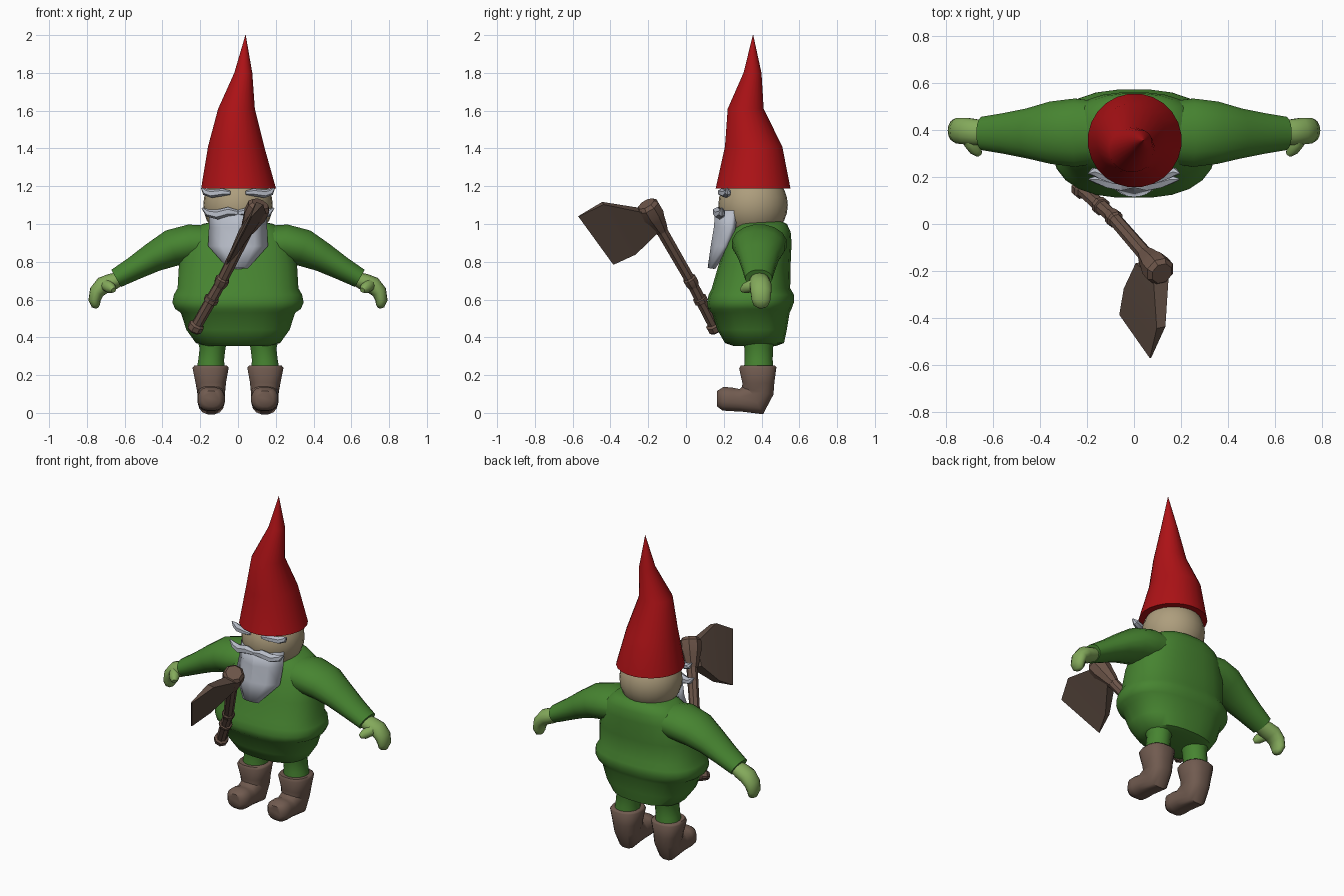
import bpy, bmesh, math
from mathutils import Vector

COLORS = {
    "hat_red": (0.42, 0.006, 0.008),
    "cloth_green": (0.062, 0.23, 0.03),
    "glove_green": (0.23, 0.40, 0.105),
    "skin_tan": (0.42, 0.34, 0.205),
    "hair_grey": (0.48, 0.51, 0.58),
    "boot_brown": (0.165, 0.105, 0.08),
    "handle_brown": (0.15, 0.09, 0.066),
    "blade_brown": (0.11, 0.072, 0.054),
}
MATS = {}
for key, c in COLORS.items():
    MATS[key] = bpy.data.materials.new(key)
    MATS[key].diffuse_color = (*c, 1)


def finish(name, bm, mat, angle=40):
    bmesh.ops.recalc_face_normals(bm, faces=bm.faces)
    me = bpy.data.meshes.new(name)
    bm.to_mesh(me)
    bm.free()
    me.materials.append(MATS[mat])
    me.shade_smooth()
    me.set_sharp_from_angle(angle=math.radians(angle))
    ob = bpy.data.objects.new(name, me)
    bpy.context.collection.objects.link(ob)
    return ob


def loft(name, rings, mat, side=(1, 0, 0), n=16, power=2.0, axis=None, angle=40):
    """Skin rings (x, y, z, r_side, r_other) along a path and cap the ends."""
    bm = bmesh.new()
    pts = [Vector(r[:3]) for r in rings]
    loops = []
    for i, r in enumerate(rings):
        t = Vector(axis) if axis else pts[min(i + 1, len(pts) - 1)] - pts[max(i - 1, 0)]
        t.normalize()
        u = Vector(side)
        u = (u - t * u.dot(t)).normalized()
        v = t.cross(u)
        loop = []
        for k in range(n):
            a = 2 * math.pi * (k + 0.5) / n
            c, s = math.cos(a), math.sin(a)
            c = math.copysign(abs(c) ** (2 / power), c)
            s = math.copysign(abs(s) ** (2 / power), s)
            loop.append(bm.verts.new(pts[i] + u * c * r[3] + v * s * r[4]))
        loops.append(loop)
    for a, b in zip(loops, loops[1:]):
        for k in range(n):
            j = (k + 1) % n
            bm.faces.new((a[k], a[j], b[j], b[k]))
    bm.faces.new(loops[0])
    bm.faces.new(loops[-1])
    return finish(name, bm, mat, angle)


UP = (0, 0, 1)

# Tunic and breeches: z, half width, front y, back y
body = [(0.355, 0.17, 0.25, 0.48), (0.37, 0.225, 0.205, 0.52), (0.44, 0.275, 0.165, 0.535),
        (0.53, 0.305, 0.135, 0.55), (0.55, 0.335, 0.115, 0.56), (0.585, 0.35, 0.11, 0.573),
        (0.625, 0.342, 0.118, 0.573), (0.66, 0.322, 0.135, 0.553), (0.78, 0.315, 0.17, 0.555),
        (0.90, 0.285, 0.21, 0.56), (0.96, 0.245, 0.24, 0.555), (1.0, 0.19, 0.27, 0.535),
        (1.012, 0.13, 0.29, 0.51)]
loft("body", [(0, (f + b) / 2, z, w, (b - f) / 2) for z, w, f, b in body],
     "cloth_green", n=24, power=2.5, axis=UP, angle=50)

# Head
bm = bmesh.new()
bmesh.ops.create_uvsphere(bm, u_segments=24, v_segments=14, radius=0.184)
bmesh.ops.translate(bm, verts=bm.verts, vec=(0, 0.355, 1.1))
finish("head", bm, "skin_tan")

# Crooked pointed hat
loft("hat", [(0.003, 0.355, 1.187, 0.2, 0.2), (-0.01, 0.358, 1.41, 0.15, 0.153),
             (-0.008, 0.316, 1.61, 0.098, 0.096), (0.028, 0.352, 1.80, 0.048, 0.048),
             (0.04, 0.355, 2.0, 0.001, 0.001)], "hat_red", n=24, axis=UP, angle=50)

# Beard: curved sheet with rows (z, half width, front y, sweep back)
bm = bmesh.new()
grid = []
for z, w, y, d in [(1.07, 0.14, 0.172, 0.09), (0.98, 0.143, 0.165, 0.085),
                   (0.88, 0.148, 0.148, 0.065), (0.765, 0.045, 0.132, 0.01)]:
    grid.append([bm.verts.new((w * u, y + d * u * u, z)) for u in (-1, -0.55, 0, 0.55, 1)])
for a, b in zip(grid, grid[1:]):
    for k in range(4):
        bm.faces.new((a[k], a[k + 1], b[k + 1], b[k]))
beard = finish("beard", bm, "hair_grey", 30)
solid = beard.modifiers.new("thickness", 'SOLIDIFY')
solid.thickness, solid.offset = 0.035, 0

for s, tag in ((1, "left"), (-1, "right")):
    # Moustache and eyebrow halves
    loft("moustache_" + tag, [(0, 0.165, 1.058, 0.012, 0.015), (s * 0.05, 0.168, 1.066, 0.03, 0.024),
                              (s * 0.11, 0.178, 1.05, 0.028, 0.026), (s * 0.16, 0.19, 1.058, 0.02, 0.02),
                              (s * 0.19, 0.19, 1.085, 0.004, 0.004)],
         "hair_grey", side=(0, 1, 0), n=6, angle=30)
    loft("eyebrow_" + tag, [(s * 0.04, 0.182, 1.165, 0.01, 0.01), (s * 0.08, 0.188, 1.168, 0.022, 0.02),
                            (s * 0.14, 0.212, 1.16, 0.024, 0.022), (s * 0.175, 0.222, 1.17, 0.018, 0.018),
                            (s * 0.192, 0.215, 1.19, 0.004, 0.004)],
         "hair_grey", side=(0, 1, 0), n=6, angle=30)

    # Sleeve
    loft("arm_" + tag, [(s * 0.12, 0.39, 0.90, 0.13, 0.09), (s * 0.25, 0.388, 0.895, 0.148, 0.105),
                        (s * 0.35, 0.388, 0.873, 0.135, 0.1), (s * 0.45, 0.385, 0.823, 0.108, 0.08),
                        (s * 0.55, 0.385, 0.765, 0.088, 0.064), (s * 0.645, 0.385, 0.712, 0.072, 0.053)],
         "cloth_green", side=(0, 1, 0), n=16, angle=50)

    # Mitten hand with curled fingers, and thumb
    loft("hand_" + tag, [(s * 0.62, 0.388, 0.712, 0.05, 0.036), (s * 0.67, 0.39, 0.692, 0.056, 0.046),
                         (s * 0.715, 0.395, 0.675, 0.058, 0.047), (s * 0.748, 0.397, 0.64, 0.056, 0.04),
                         (s * 0.76, 0.397, 0.595, 0.05, 0.032), (s * 0.752, 0.395, 0.568, 0.038, 0.024),
                         (s * 0.745, 0.393, 0.557, 0.014, 0.01)],
         "glove_green", side=(0, 1, 0), n=14, angle=60)
    loft("thumb_" + tag, [(s * 0.70, 0.38, 0.685, 0.03, 0.03), (s * 0.692, 0.345, 0.672, 0.031, 0.032),
                          (s * 0.672, 0.315, 0.66, 0.029, 0.028), (s * 0.658, 0.295, 0.65, 0.014, 0.014)],
         "glove_green", side=UP, n=10, angle=60)

    # Leg and boot
    loft("leg_" + tag, [(s * 0.135, 0.385, 0.40, 0.085, 0.09), (s * 0.135, 0.385, 0.34, 0.07, 0.075),
                        (s * 0.142, 0.385, 0.28, 0.07, 0.074), (s * 0.145, 0.385, 0.22, 0.078, 0.08)],
         "cloth_green", n=14, axis=UP, angle=50)
    loft("boot_" + tag, [(s * 0.145, 0.38, 0.25, 0.088, 0.092), (s * 0.145, 0.38, 0.238, 0.097, 0.1),
                         (s * 0.144, 0.383, 0.16, 0.082, 0.086), (s * 0.142, 0.38, 0.115, 0.075, 0.086),
                         (s * 0.142, 0.365, 0.077, 0.073, 0.096), (s * 0.142, 0.285, 0.067, 0.07, 0.06),
                         (s * 0.142, 0.235, 0.072, 0.073, 0.064), (s * 0.142, 0.195, 0.075, 0.07, 0.063),
                         (s * 0.142, 0.165, 0.075, 0.045, 0.042)],
         "boot_brown", n=16, power=2.5, angle=55)

# Axe handle: bent shaft with pommel and collars
low, mid, top = Vector((-0.235, 0.16, 0.435)), Vector((-0.09, 0.03, 0.69)), Vector((0.105, -0.195, 1.08))


def shaft(name, a, b, stops):
    loft(name, [(*a.lerp(b, t), r, r) for t, r in stops], "handle_brown",
         n=8, axis=b - a, angle=20)


shaft("axe_grip", low, mid, [(0, 0.034), (0.03, 0.042), (0.12, 0.042), (0.15, 0.03), (0.6, 0.031),
                             (0.61, 0.039), (0.68, 0.039), (0.69, 0.031), (1.03, 0.029)])
shaft("axe_shaft", mid, top, [(-0.05, 0.03), (0.0, 0.038), (0.05, 0.038), (0.07, 0.03), (1, 0.034)])
shaft("axe_socket", mid, top, [(0.70, 0.034), (0.76, 0.044), (0.86, 0.055), (0.92, 0.064),
                               (1.03, 0.064), (1.07, 0.048)])

# Axe blade: wedge outline, each point with its half thickness
outline = [((0.115, -0.22, 1.07), 0.036), ((0.115, -0.44, 1.11), 0.02), ((0.07, -0.57, 1.04), 0.003),
           ((-0.06, -0.385, 0.785), 0.003), ((-0.025, -0.27, 0.845), 0.02), ((0.04, -0.16, 0.96), 0.036)]
normal = (top - mid).cross(Vector((0, -0.87, -0.48))).normalized()
bm = bmesh.new()
sides = []
for s in (1, -1):
    ring = [bm.verts.new(Vector(p) + normal * h * s) for p, h in outline]
    bm.faces.new((ring[0], ring[1], ring[4], ring[5]))
    bm.faces.new((ring[1], ring[2], ring[3], ring[4]))
    sides.append(ring)
for k in range(6):
    j = (k + 1) % 6
    bm.faces.new((sides[0][k], sides[0][j], sides[1][j], sides[1][k]))
finish("axe_blade", bm, "blade_brown", 10)
